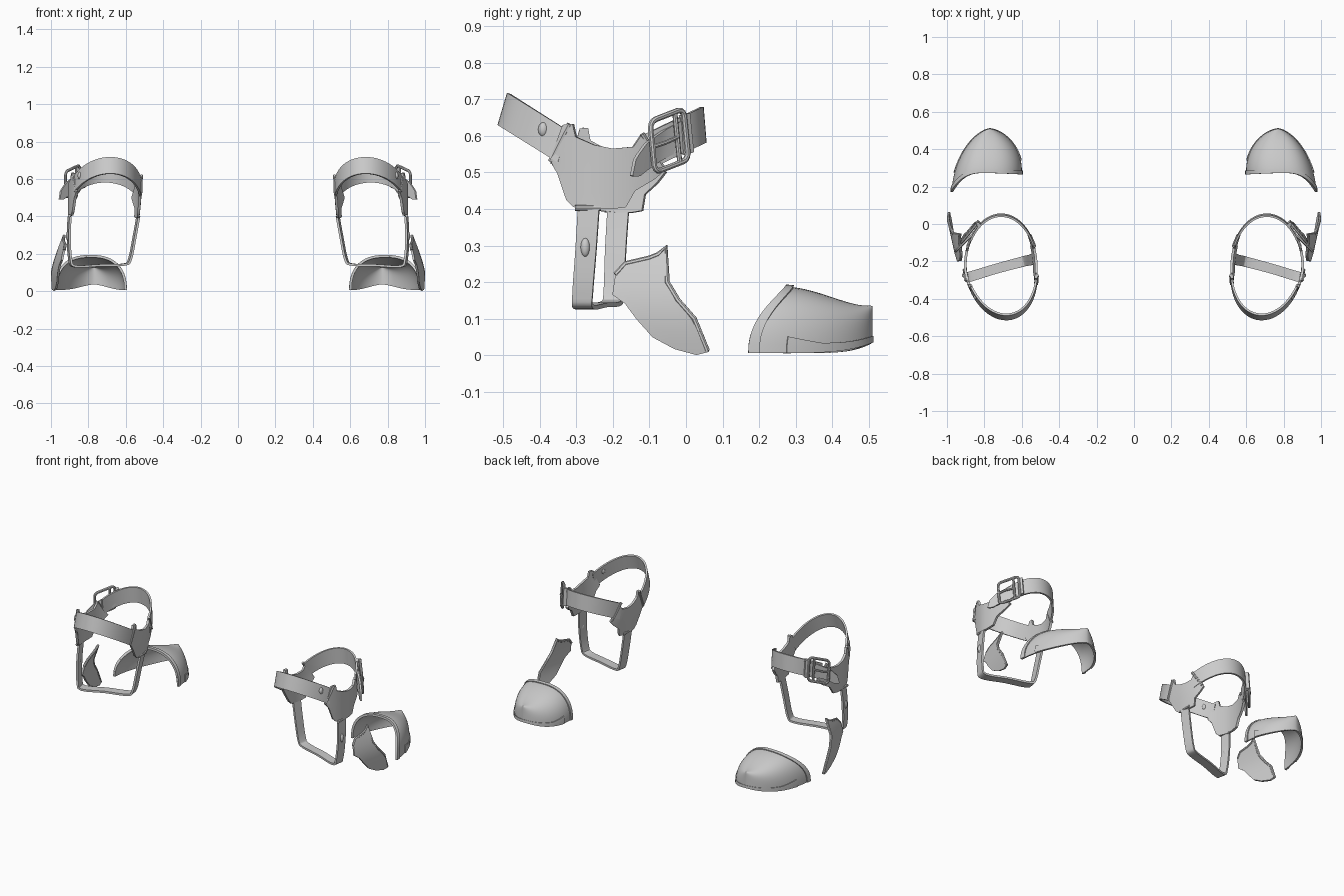
import bpy, bmesh, math
from mathutils import Vector
from math import sin, cos, pi, radians

if "Cube" in bpy.data.objects:
    bpy.data.objects.remove(bpy.data.objects["Cube"])

grey = bpy.data.materials.new("light_grey")
grey.diffuse_color = (0.6, 0.6, 0.6, 1)
grey.use_nodes = True
grey.node_tree.nodes["Principled BSDF"].inputs["Base Color"].default_value = grey.diffuse_color


def finish(ob, thick=0.0, offset=0.0):
    """Thicken, mirror to the other side, bake and shade."""
    if thick:
        m = ob.modifiers.new("thickness", 'SOLIDIFY')
        m.thickness, m.offset = thick, offset
    mir = ob.modifiers.new("pair", 'MIRROR')
    mir.use_mirror_merge = False
    ob.data.materials.append(grey)
    bpy.ops.object.select_all(action='DESELECT')
    ob.select_set(True)
    bpy.context.view_layer.objects.active = ob
    bpy.ops.object.convert(target='MESH')
    bpy.ops.object.shade_smooth_by_angle(angle=radians(35))
    return ob


def from_bm(name, bm, thick=0.0, offset=0.0):
    bmesh.ops.recalc_face_normals(bm, faces=bm.faces)
    me = bpy.data.meshes.new(name)
    bm.to_mesh(me)
    bm.free()
    ob = bpy.data.objects.new(name, me)
    bpy.context.collection.objects.link(ob)
    return finish(ob, thick, offset)


def grid(name, f, nu, nv, thick, offset=0.0):
    bm = bmesh.new()
    rows = [[bm.verts.new(f(i / nu, j / nv)) for j in range(nv + 1)] for i in range(nu + 1)]
    for i in range(nu):
        for j in range(nv):
            bm.faces.new((rows[i][j], rows[i + 1][j], rows[i + 1][j + 1], rows[i][j + 1]))
    bmesh.ops.remove_doubles(bm, verts=bm.verts, dist=0.0008)
    return from_bm(name, bm, thick, offset)


def panel(name, outline, xf, thick):
    """Flat y-z outline, sliced and bent onto the surface x = xf(y, z)."""
    bm = bmesh.new()
    bm.faces.new([bm.verts.new((0, y, z)) for y, z in outline])
    for k in range(1, 20):
        for co, no in (((0, -0.42 + k * 0.025, 0), (0, 1, 0)), ((0, 0, k * 0.034), (0, 0, 1))):
            bmesh.ops.bisect_plane(bm, geom=bm.verts[:] + bm.edges[:] + bm.faces[:],
                                   plane_co=co, plane_no=no)
    for v in bm.verts:
        v.co.x = xf(v.co.y, v.co.z)
    return from_bm(name, bm, thick)


def wire(name, pts, r, cyclic=False):
    cu = bpy.data.curves.new(name, 'CURVE')
    cu.dimensions = '3D'
    cu.bevel_depth, cu.bevel_resolution, cu.use_fill_caps = r, 2, True
    sp = cu.splines.new('POLY')
    sp.points.add(len(pts) - 1)
    for p, c in zip(sp.points, pts):
        p.co = (*c, 1)
    sp.use_cyclic_u = cyclic
    me = bpy.data.meshes.new_from_object(bpy.data.objects.new(name, cu))
    me.name = name
    ob = bpy.data.objects.new(name, me)
    bpy.context.collection.objects.link(ob)
    return finish(ob)


def rivet(name, pos, size):
    bm = bmesh.new()
    bmesh.ops.create_uvsphere(bm, u_segments=12, v_segments=8, radius=1)
    for v in bm.verts:
        v.co = Vector(pos) + Vector(a * b for a, b in zip(v.co, size))
    return from_bm(name, bm)


def smooth_path(pts, t):
    """Catmull-Rom point on a polyline."""
    p = [Vector(q) for q in pts]
    n = len(p) - 1
    i = min(int(t * n), n - 1)
    u = t * n - i
    a, b, c, d = p[max(i - 1, 0)], p[i], p[i + 1], p[min(i + 2, n)]
    return 0.5 * (2 * b + (c - a) * u + (2 * a - 5 * b + 4 * c - d) * u * u
                  + (3 * b - a - 3 * c + d) * u ** 3)


# ankle ring: an ellipse seen from above, its front pulled slightly inward
CX, CY, RX, RY = 0.71, -0.225, 0.19, 0.272


def shift(y):
    return 0.11 * min(0, y + 0.25)


def ring_x(y, side):
    return CX + shift(y) + side * RX * math.sqrt(max(0, 1 - ((y - CY) / RY) ** 2))


# front strap, rising to the front
def front(u, v):
    a = radians(-74 + 140 * u)
    y = CY - RY * cos(a)
    return Vector((CX + shift(y) + RX * sin(a), y, 0.672 - 0.63 * (y + 0.497))) + (v * 2 - 1) * Vector((0, 0.013, 0.044))


grid("front_strap", front, 28, 2, 0.011)


# back strap, rising to the back
def back(u, v):
    a = radians(-66 + 126 * u)
    y = CY + RY * cos(a)
    return Vector((CX + RX * sin(a), y, 0.63 + 0.48 * (y - 0.047))) + (v * 2 - 1) * Vector((0, -0.004, 0.049))


grid("back_strap", back, 28, 2, 0.011)

# side plates
plate = [(-.37, .53), (-.335, .63), (-.308, .632), (-.30, .597), (-.25, .575), (-.2, .565),
         (-.145, .57), (-.125, .60), (-.055, .51), (-.09, .48), (-.14, .45), (-.165, .405),
         (-.20, .40), (-.25, .40), (-.305, .405), (-.325, .425), (-.35, .5)]
panel("outer_side_plate", plate, lambda y, z: ring_x(y, 1) + 0.002, 0.014)
inner = [(-.055 + (y + .055) * .84 + .3 * max(0, .5 - z), z - .01) for y, z in plate]
panel("inner_side_plate", inner,
      lambda y, z: ring_x(y, -1) + 0.003 + 0.1 * max(0, 0.5 - z), 0.014)

# sole strap running under the foot
sole_path = [(.900, -.266, .40), (.905, -.273, .29), (.897, -.282, .17), (.872, -.28, .133), (.74, -.24, .138),
             (.61, -.205, .142), (.578, -.197, .17), (.553, -.192, .29), (.533, -.185, .40)]
grid("sole_strap", lambda u, v: smooth_path(sole_path, u)
     + (v * 2 - 1) * Vector((0.005, 0.026 + 0.003 * abs(2 * u - 1), 0)), 40, 2, 0.012)


# strap tail past the buckle, narrowing at the end
def tail(u, v):
    c = smooth_path([(.825, -.005, .605), (.868, -.06, .577), (.908, -.10, .55), (.952, -.145, .513)], u)
    w = 0.044 * (1 if u < 0.8 else 1 - 2.5 * (u - 0.8))
    return c + (v * 2 - 1) * w * Vector((-0.15, 0.2, 1))


grid("strap_tail", tail, 15, 2, 0.011)

# buckle: rounded frame, centre bar and prong
bc = Vector((.884, -.046, .587))
bt = Vector((.075, -.09, -.035)).normalized()
bu = Vector((0, -0.1, 1)).normalized()
frame = []
for sx, sz, a0 in ((1, 1, 0), (-1, 1, 90), (-1, -1, 180), (1, -1, 270)):
    for k in range(4):
        a = radians(a0 + 30 * k)
        frame.append(bc + bt * (sx * .042 + .02 * cos(a)) + bu * (sz * .05 + .02 * sin(a)))
wire("buckle_frame", frame, 0.008, True)
wire("buckle_bar", [bc - bt * .03 - bu * .07, bc - bt * .03 + bu * .07], 0.007)
wire("buckle_prong", [bc - bt * .03, bc + bt * .02 + Vector((.008, .005, 0)), bc + bt * .062], 0.006)
grid("strap_keeper", lambda u, v: bc + Vector((-.012, 0, 0)) + bt * (-.075 + .022 * u) + bu * (v * .108 - .054), 1, 4, 0.024)

# link bars where straps meet the plates
for name, (y0, z0), (y1, z1), side in (
        ("outer_front_link", (-.37, .53), (-.318, .632), 1),
        ("inner_front_link", (-.32, .515), (-.275, .62), -1),
        ("inner_back_link", (-.06, .505), (-.12, .605), -1),
        ("outer_back_link", (-.06, .505), (-.12, .605), 1)):
    wire(name, [(ring_x(y0, side) + side * .004, y0, z0), (ring_x(y1, side) + side * .004, y1, z1)], 0.008)
wire("outer_sole_link", [(.902, -.303, .403), (.902, -.232, .403)], 0.008)
wire("inner_sole_link", [(.532, -.223, .398), (.532, -.148, .398)], 0.008)

# rivets
rivet("strap_rivet", (ring_x(-.39, 1), -.39, .617), (.012, .014, .02))
rivet("sole_strap_rivet", (.908, -.275, .295), (.012, .013, .026))

# heel guard: curved wing
heel = [(-.20, .165), (-.192, .22), (-.165, .25), (-.10, .265), (-.075, .275), (-.052, .30), (-.05, .2),
        (-.02, .15), (.025, .10), (.062, .01), (.03, .002), (-.03, .018), (-.09, .05), (-.135, .1), (-.165, .14)]


def heel_x(y, z):
    return .974 + .22 * y - .117 * z + .03 * sin(pi * min(max(z / .3, 0), 1))


panel("heel_guard", heel, heel_x, 0.011)
edge = [(-.192, .22), (-.165, .25), (-.10, .265), (-.075, .275), (-.054, .295),
        (-.052, .2), (-.022, .15), (.022, .10), (.058, .012)]
wire("heel_guard_rim", [(heel_x(y, z), y, z) for y, z in edge], 0.008)


# toe cap: arched sections shrinking to a rounded nose
def toe(a, v, grow=0.0):
    c, s = cos(a), max(sin(a), 0)
    yr = .273 - .103 * max(c, 0) ** 2.5 - .008 * max(-c, 0)
    w = max(0, 1 - v * v) ** 0.62
    hx = math.copysign(abs(c) ** .8, c) * (.184 + grow)
    cx = .788 - .018 * v
    return Vector((cx + hx * w, yr + (.506 + grow * .4 - yr) * v,
                   .006 + .03 * v ** 5 + (.178 + grow) * s ** .85 * (1 - .46 * v ** 1.6)))


grid("toe_cap", lambda u, v: toe(pi * u, sin(v * pi / 2)), 32, 24, 0.008)
# raised band along the opening
grid("toe_cap_rim", lambda u, v: toe(pi * u, v * 0.09, 0.005), 32, 2, 0.009)


# welt along the lower edge of each side, stepping up toward the rear
def welt(sgn):
    return lambda u, v: toe(abs(sgn * pi - (0.13 + 0.08 * max(0, 1 - 4 * v)) * u),
                            sin((.2 + .8 * v) * pi / 2), 0.006)


for name, sgn in (("outer_toe_welt", 0), ("inner_toe_welt", 1)):
    grid(name, welt(sgn), 4, 24, 0.008)
